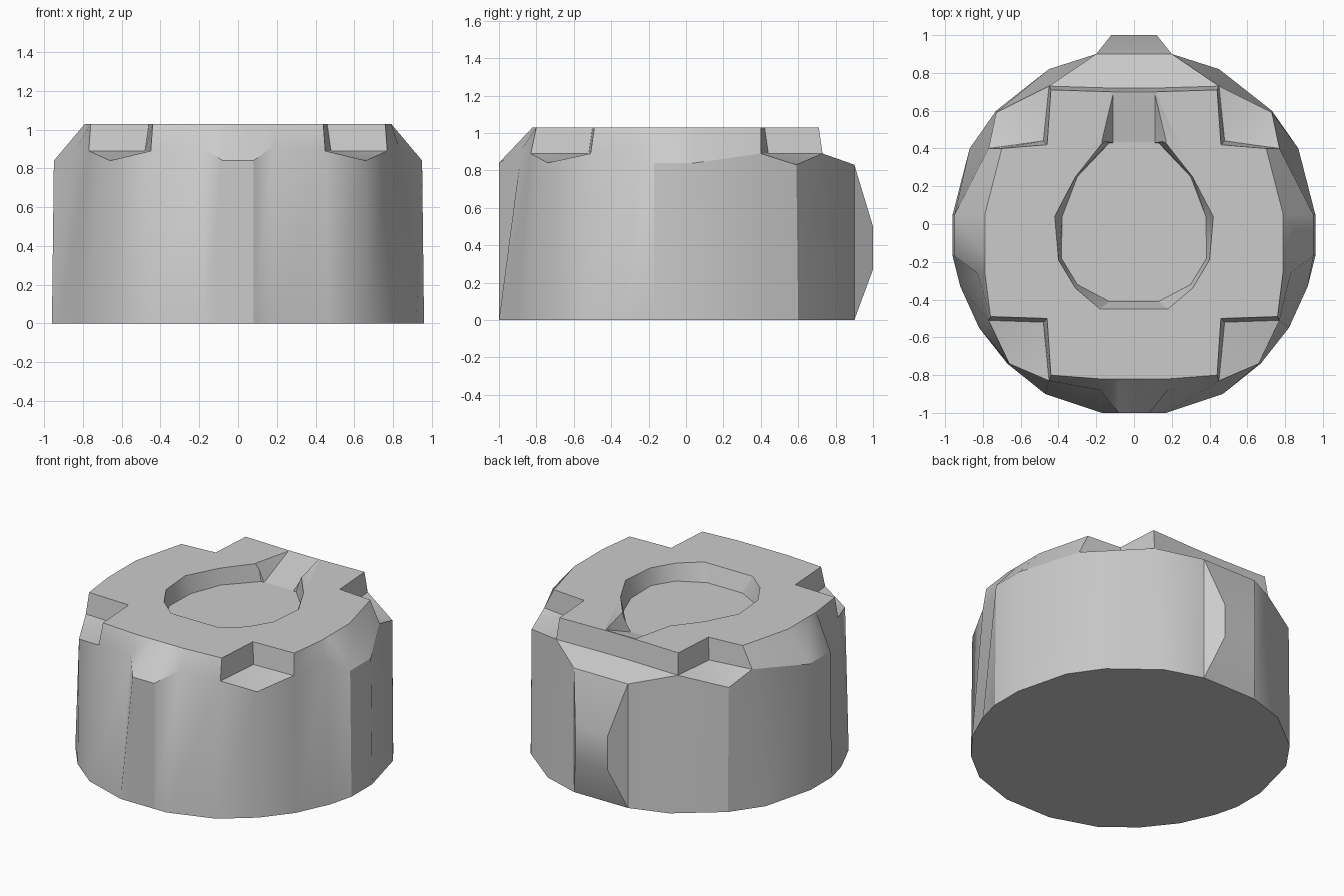
import bpy, bmesh, math

cube = bpy.data.objects.get("Cube")
if cube:
    bpy.data.objects.remove(cube, do_unlink=True)

stone = bpy.data.materials.new("stone_grey")
stone.use_nodes = True
grey = (0.6, 0.6, 0.6, 1)
stone.diffuse_color = grey
stone.node_tree.nodes["Principled BSDF"].inputs["Base Color"].default_value = grey
TOP = 1.03


def add_object(name, bm):
    bmesh.ops.recalc_face_normals(bm, faces=bm.faces)
    mesh = bpy.data.meshes.new(name)
    bm.to_mesh(mesh)
    bm.free()
    mesh.materials.append(stone)
    obj = bpy.data.objects.new(name, mesh)
    bpy.context.collection.objects.link(obj)
    return obj


def mirror_ring(half):
    return half + [(-x, y, z) for x, y, z in reversed(half)]


def level(points, z):
    return [(x, y, z) for x, y in points]


def loft(name, halves):
    """Skin a stack of left/right symmetric rings and cap both ends."""
    bm = bmesh.new()
    rings = [[bm.verts.new(p) for p in mirror_ring(h)] for h in halves]
    count = len(rings[0])
    for low, high in zip(rings, rings[1:]):
        for i in range(count):
            j = (i + 1) % count
            bm.faces.new((low[i], low[j], high[j], high[i]))
    bm.faces.new(rings[0])
    bm.faces.new(rings[-1])
    bmesh.ops.remove_doubles(bm, verts=bm.verts, dist=0.0005)
    return add_object(name, bm)


def hull(name, half):
    bm = bmesh.new()
    for p in mirror_ring(half):
        bm.verts.new(p)
    bmesh.ops.convex_hull(bm, input=bm.verts)
    return add_object(name, bm)


def cut(obj, cutter):
    cutter.hide_render = True
    mod = obj.modifiers.new("cut", "BOOLEAN")
    mod.operation = "DIFFERENCE"
    mod.solver = "EXACT"
    mod.object = cutter
    bpy.context.view_layer.objects.active = obj
    bpy.ops.object.modifier_apply(modifier=mod.name)
    bpy.data.objects.remove(cutter, do_unlink=True)


def smooth(obj):
    bpy.ops.object.select_all(action="DESELECT")
    obj.select_set(True)
    bpy.context.view_layer.objects.active = obj
    bpy.ops.object.shade_smooth_by_angle(angle=math.radians(30))


# Drum: base outline, chipped rim, corner ledges, then the top outline
base = level([(.08, -1), (.17, -1), (.47, -.9), (.67, -.74), (.82, -.55), (.92, -.33),
              (.96, -.17), (.96, .05), (.87, .4), (.73, .6), (.45, .82), (.2, .9)], 0)
rim = [(.08, -1, .84), (.18, -.88, .91), (.45, -.83, .89), (.66, -.74, .84),
       (.77, -.51, .89), (.83, -.26, .91), (.95, -.17, .84), (.95, .05, .84),
       (.77, .4, .89), (.73, .59, .83), (.45, .73, .89), (.2, .9, .83)]
ledge = list(rim)
ledge[3] = (.48, -.52, .89)
ledge[9] = (.48, .44, .89)
ledge[11] = (.12, .72, .89)
top = level([(.08, -.82), (.18, -.82), (.44, -.8), (.46, -.5), (.76, -.49), (.79, -.25),
             (.79, -.17), (.79, .05), (.7, .4), (.46, .42), (.44, .71), (.12, .7)], TOP)
drum = loft("drum", [base, rim, ledge, top])

# Dished recess in the top
floor = [(.13, -.41), (.3, -.32), (.385, -.18), (.38, .04), (.3, .25), (.13, .43)]
lip = [(.18, -.45), (.31, -.34), (.4, -.19), (.42, .04), (.31, .25), (.16, .44)]
cut(drum, loft("recess_cutter", [level(floor, .92), level(lip, TOP), level(lip, 1.2)]))

# Ramp running from the recess up to the back edge
cut(drum, hull("ramp_cutter", [(.11, .36, .92), (.11, .44, .92), (.11, .69, TOP),
                               (.17, .36, TOP), (.17, .44, TOP),
                               (.17, .36, 1.2), (.17, .44, 1.2), (.11, .69, 1.2)]))
smooth(drum)

# Raised boss on the back wall
boss = hull("back_boss", [(.2, .9, 0), (.12, 1, .27), (.12, 1, .5), (.2, .9, .83),
                          (.2, .8, 0), (.2, .8, .8)])
smooth(boss)
